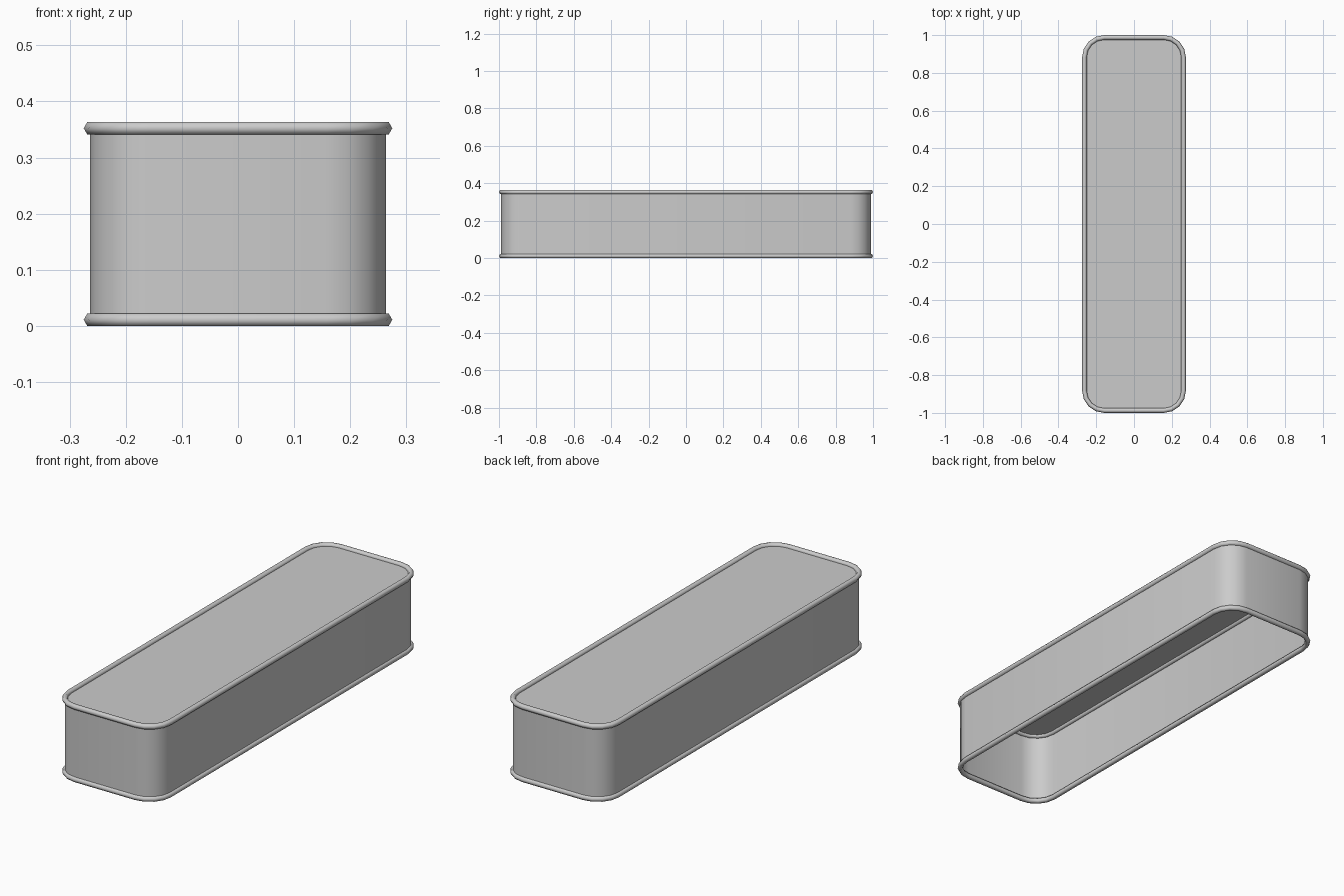
import bpy, bmesh
from math import cos, sin, pi

if "Cube" in bpy.data.objects:
    bpy.data.objects.remove(bpy.data.objects["Cube"])

HX, HY, R = 0.2625, 0.9875, 0.105   # rim centreline half sizes and corner radius
TUBE, RIM_H = 0.0125, 0.0108        # rim half width and half height
HEIGHT, SEG = 0.363, 4


def outline(offset=0.0):
    """Rounded rectangle, counter-clockwise."""
    pts = []
    for q, (sx, sy) in enumerate([(1, 1), (-1, 1), (-1, -1), (1, -1)]):
        for i in range(SEG + 1):
            a = pi / 2 * (q + i / SEG)
            pts.append((sx * (HX - R) + (R + offset) * cos(a),
                        sy * (HY - R) + (R + offset) * sin(a)))
    return pts


def loft(name, profile, closed=False, cap=False):
    """Sweep (offset, z) profile around the outline."""
    bm = bmesh.new()
    rings = [[bm.verts.new((x, y, z)) for x, y in outline(o)] for o, z in profile]
    pairs = list(zip(rings, rings[1:]))
    if closed:
        pairs.append((rings[-1], rings[0]))
    for a, b in pairs:
        for i in range(len(a)):
            j = (i + 1) % len(a)
            bm.faces.new((a[i], a[j], b[j], b[i])).smooth = True
    if cap:
        bm.faces.new(rings[0])
    me = bpy.data.meshes.new(name)
    bm.to_mesh(me)
    bm.free()
    ob = bpy.data.objects.new(name, me)
    bpy.context.collection.objects.link(ob)
    return ob


# Six-sided rims at bottom and top
for name, zc in (("bottom_rim", RIM_H), ("top_rim", HEIGHT - RIM_H)):
    loft(name, [(TUBE * cos(k * pi / 3), zc + RIM_H * sin(k * pi / 3) / sin(pi / 3))
                for k in range(6)], closed=True)

# Thin side wall, open underneath
loft("side_wall", [(0.001, RIM_H), (0.001, HEIGHT - RIM_H)])

# Flat top panel set inside the upper rim
loft("top_panel", [(0.0, HEIGHT - RIM_H)], cap=True)
